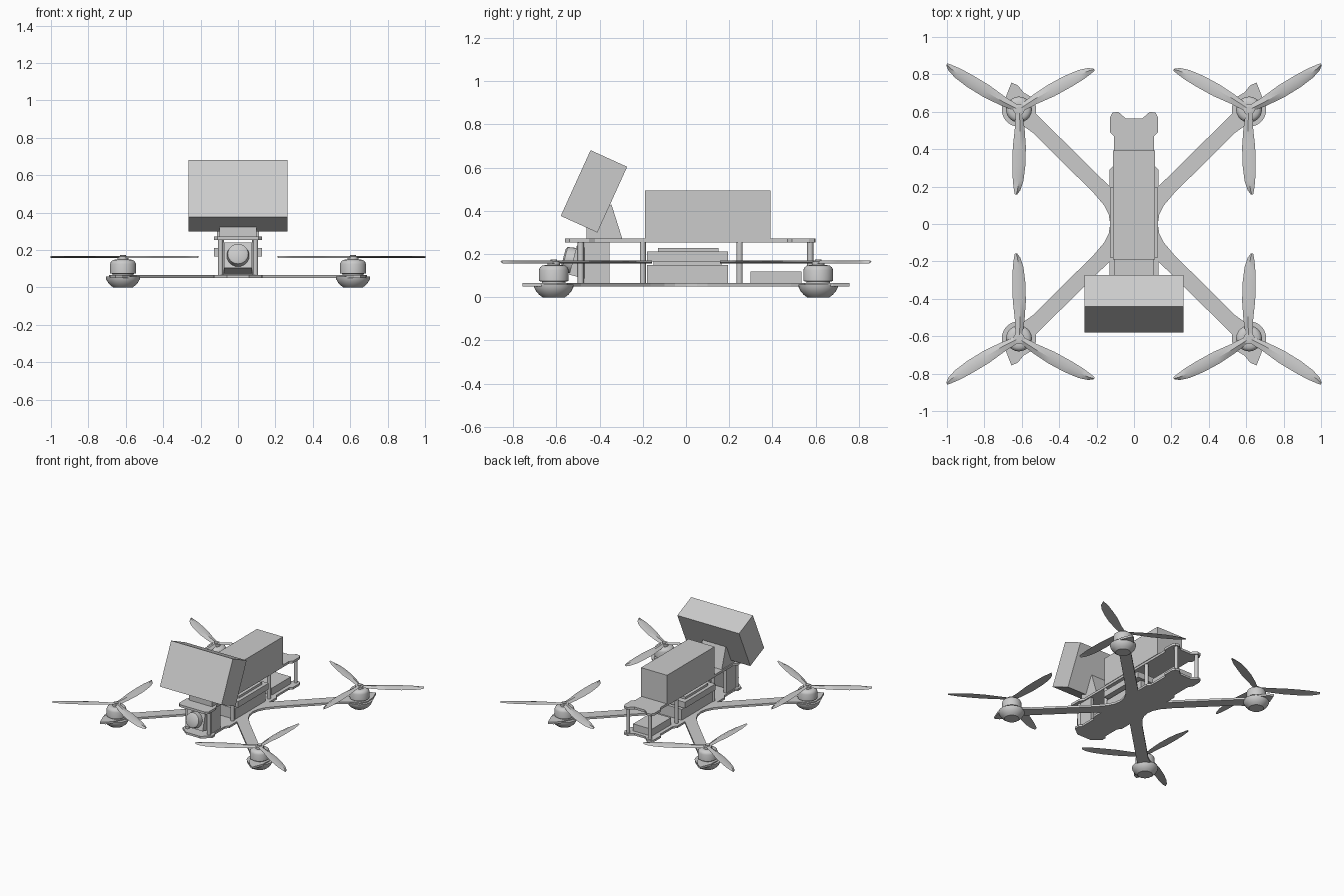
import bpy, bmesh, math
from mathutils import Matrix, Vector

if "Cube" in bpy.data.objects:
    bpy.data.objects.remove(bpy.data.objects["Cube"])


def finish(name, bm, smooth=False):
    bmesh.ops.recalc_face_normals(bm, faces=bm.faces)
    me = bpy.data.meshes.new(name)
    bm.to_mesh(me)
    bm.free()
    ob = bpy.data.objects.new(name, me)
    bpy.context.collection.objects.link(ob)
    if smooth:
        bpy.ops.object.select_all(action='DESELECT')
        ob.select_set(True)
        bpy.context.view_layer.objects.active = ob
        bpy.ops.object.shade_smooth_by_angle(angle=math.radians(35))
    return ob


def box(name, x, y, z, tilt=0):
    """Box from (min, max) ranges, tilted about its own centre on x."""
    bm = bmesh.new()
    c = [(a + b) / 2 for a, b in (x, y, z)]
    s = [b - a for a, b in (x, y, z)]
    m = Matrix.Translation(c) @ Matrix.Rotation(math.radians(tilt), 4, 'X') @ Matrix.Diagonal((*s, 1))
    bmesh.ops.create_cube(bm, size=1, matrix=m)
    return finish(name, bm)


def prism(name, pts, vec):
    """Extrude a closed 3D outline along vec."""
    bm = bmesh.new()
    f = bm.faces.new([bm.verts.new(p) for p in pts])
    r = bmesh.ops.extrude_face_region(bm, geom=[f])
    vs = [g for g in r['geom'] if isinstance(g, bmesh.types.BMVert)]
    bmesh.ops.translate(bm, verts=vs, vec=vec)
    return finish(name, bm)


def lathe(name, prof, loc, n=32, tilt=0):
    """Revolve (radius, height) points around z."""
    bm = bmesh.new()
    m = Matrix.Translation(loc) @ Matrix.Rotation(math.radians(tilt), 4, 'X')
    rings = [[bm.verts.new(m @ Vector((r * math.cos(2 * math.pi * i / n), r * math.sin(2 * math.pi * i / n), z)))
              for i in range(n)] for r, z in prof]
    for a, b in zip(rings, rings[1:]):
        for i in range(n):
            bm.faces.new((a[i], a[(i + 1) % n], b[(i + 1) % n], b[i]))
    bm.faces.new(rings[0])
    bm.faces.new(rings[-1])
    return finish(name, bm, True)


def mirror_x(pts, z):
    """Close a right-hand half outline by mirroring it to the left."""
    left = [(-x, y) for x, y in reversed(pts) if x > 0]
    return [(x, y, z) for x, y in pts + left]


# bottom plate with the four arms in one piece
quarter = [(0.127, 0), (0.135, 0.05), (0.16, 0.1), (0.215, 0.165), (0.54, 0.487),
           (0.6, 0.53), (0.66, 0.55), (0.69, 0.6), (0.685, 0.68), (0.655, 0.757),
           (0.62, 0.74), (0.58, 0.69), (0.56, 0.65), (0.54, 0.605), (0.13, 0.2),
           (0.13, 0.29), (0.108, 0.315)]
tail = [(0.108, 0.47), (0.128, 0.49), (0.128, 0.57), (0.115, 0.595), (0.085, 0.6), (0.045, 0.565)]
nose = [(0.06, -0.55), (0.125, -0.5), (0.125, -0.46), (0.108, -0.44)]
half = nose + [(x, -y) for x, y in reversed(quarter[1:])] + quarter + tail
prism("bottom_plate", mirror_x(half, 0.05), (0, 0, 0.016))

# top plate
top_nose = [(0.06, -0.56), (0.11, -0.56), (0.128, -0.54), (0.128, -0.45), (0.108, -0.42)]
prism("top_plate", mirror_x(top_nose + tail, 0.253), (0, 0, 0.018))

# standoff posts between the plates
for y in (-0.487, -0.2, 0.248, 0.575):
    for sx in (-1, 1):
        lathe("standoff_post", [(0.014, 0.06), (0.014, 0.26)], (sx * 0.093, y, 0), 16)

# electronics stack and rear receiver
box("stack_lower_board", (-0.1, 0.1), (-0.18, 0.195), (0.066, 0.15))
box("stack_upper_board", (-0.127, 0.127), (-0.18, 0.195), (0.165, 0.212))
box("stack_cap", (-0.1, 0.1), (-0.13, 0.15), (0.212, 0.229))
box("stack_spacer", (-0.08, 0.08), (-0.15, 0.165), (0.15, 0.165))
box("receiver", (-0.08, 0.08), (0.298, 0.535), (0.066, 0.12))

# battery
box("battery", (-0.112, 0.112), (-0.19, 0.392), (0.271, 0.493))

# nose camera with its side plates
for sx in (-1, 1):
    box("camera_side_plate", sorted((sx * 0.075, sx * 0.1)), (-0.47, -0.355), (0.066, 0.253))
box("camera_body", (-0.075, 0.075), (-0.525, -0.39), (0.085, 0.225), -15)
lathe("camera_lens", [(0.06, 0), (0.06, 0.075), (0.055, 0.105), (0.042, 0.112)],
      (0, -0.46, 0.152), 24, 75)

# action camera on a wedge mount
wedge = [(-0.46, 0.271), (-0.295, 0.271), (-0.345, 0.43), (-0.43, 0.38), (-0.46, 0.34)]
prism("action_camera_mount", [(-0.1, y, z) for y, z in wedge], (0.2, 0, 0))
box("action_camera", (-0.265, 0.265), (-0.519, -0.333), (0.323, 0.657), -24.4)


# three-bladed propeller, mirrored per corner by sx, sy
def propeller(cx, cy, sx, sy):
    bm = bmesh.new()
    sections = [(0.015, 0.018, -0.018), (0.1, 0.022, -0.03), (0.2, 0.033, -0.037),
                (0.3, 0.035, -0.034), (0.38, 0.033, -0.024), (0.43, 0.027, -0.008), (0.455, 0.022, 0.01)]
    for deg in (30, 150, 270):
        a = math.radians(deg)
        d, l = Vector((math.cos(a), math.sin(a))), Vector((math.sin(a), -math.cos(a)))
        loops = []
        for r, lead, trail in sections:
            mid = trail + 0.45 * (lead - trail)
            loop = []
            for w, z in ((lead, 0.163), (mid, 0.169), (trail, 0.156), (mid, 0.160)):
                p = d * r + l * w
                loop.append(bm.verts.new((cx + sx * p.x, cy + sy * p.y, z)))
            loops.append(loop)
        for p, q in zip(loops, loops[1:]):
            for i in range(4):
                bm.faces.new((p[i], p[(i + 1) % 4], q[(i + 1) % 4], q[i]))
        bm.faces.new(loops[0])
        bm.faces.new(loops[-1])
    finish("propeller", bm, True)


# motor, foot and propeller at each corner
for sx in (-1, 1):
    for sy in (-1, 1):
        c = (sx * 0.615, sy * 0.612, 0)
        lathe("motor_foot", [(0.052, 0), (0.068, 0.012), (0.08, 0.026), (0.09, 0.044), (0.092, 0.058)], c)
        lathe("motor_bell", [(0.055, 0.06), (0.055, 0.072), (0.069, 0.075), (0.069, 0.125),
                             (0.064, 0.138), (0.052, 0.147), (0.035, 0.149)], c)
        lathe("propeller_hub", [(0.03, 0.145), (0.03, 0.166), (0.016, 0.168), (0.016, 0.174)], c, 16)
        propeller(c[0], c[1], -sx if sx > 0 else 1, sy)
